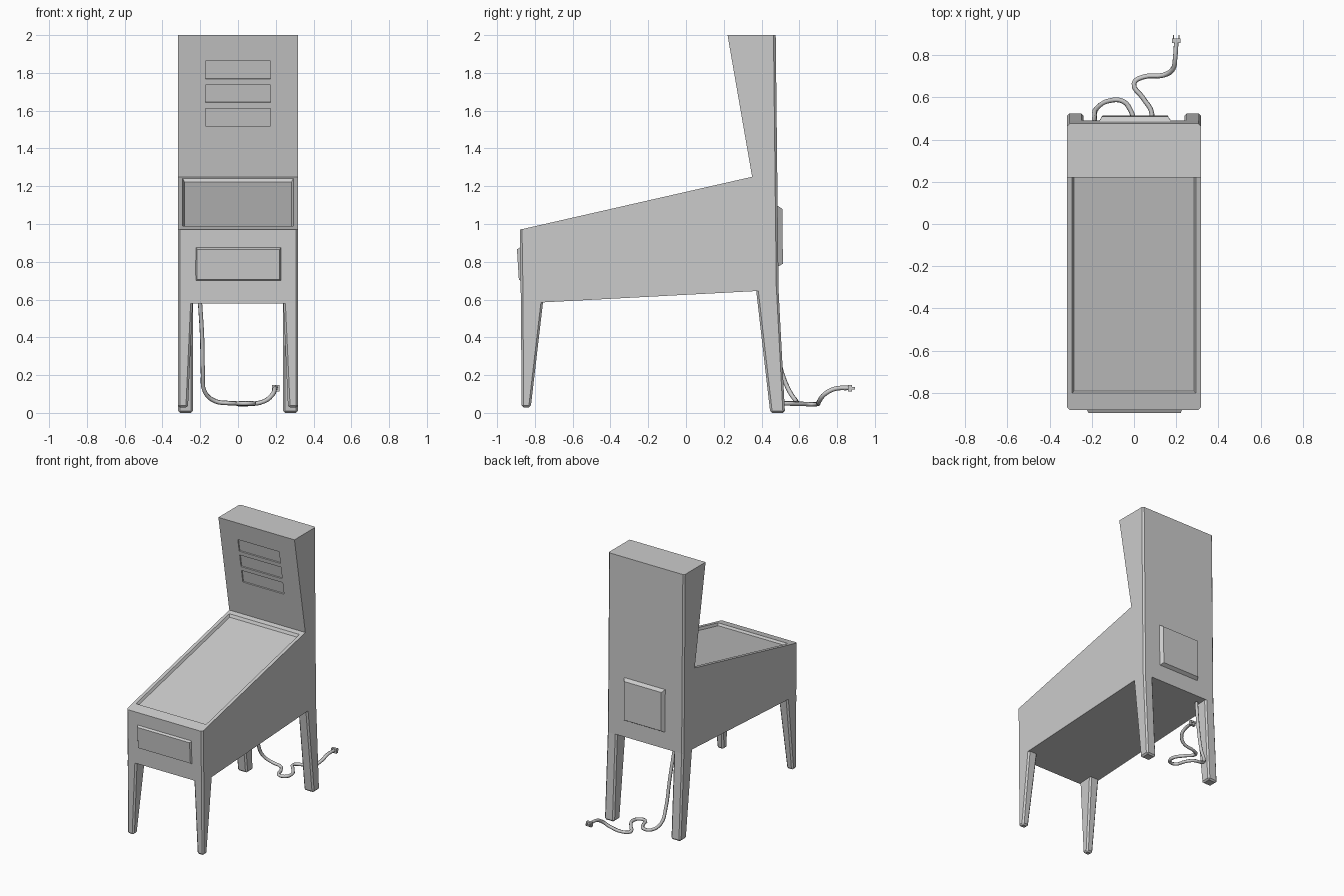
import bpy, bmesh
from mathutils import Vector, Matrix

if "Cube" in bpy.data.objects:
    bpy.data.objects.remove(bpy.data.objects["Cube"])


def finish(bm, name):
    bmesh.ops.recalc_face_normals(bm, faces=bm.faces[:])
    me = bpy.data.meshes.new(name)
    bm.to_mesh(me)
    bm.free()
    ob = bpy.data.objects.new(name, me)
    bpy.context.collection.objects.link(ob)
    return ob


def frustum(name, a, b, chamfer=0):
    """Solid between two four-point loops; chamfers all edges except those of loop b."""
    bm = bmesh.new()
    va = [bm.verts.new(p) for p in a]
    vb = [bm.verts.new(p) for p in b]
    bm.faces.new(va)
    bm.faces.new(vb)
    for i in range(4):
        j = (i + 1) % 4
        bm.faces.new((va[i], va[j], vb[j], vb[i]))
    if chamfer:
        edges = [e for e in bm.edges if any(v in va for v in e.verts)]
        bmesh.ops.bevel(bm, geom=edges, offset=chamfer, segments=1, affect='EDGES')
    return finish(bm, name)


def rect_xz(x0, x1, z0, z1, y0, y1):
    # y0 at the lower edge, y1 at the upper edge
    return [(x0, y0, z0), (x1, y0, z0), (x1, y1, z1), (x0, y1, z1)]


def under(y):
    # height of the slanted cabinet underside
    return 0.585 + (y + 0.76) * 0.053


# Cabinet and backbox from one side profile
W = 0.318
profile = [(-0.874, under(-0.874)), (-0.88, 0.97), (0.35, 1.25), (0.22, 2.0),
           (0.475, 2.0), (0.49, under(0.49))]
bm = bmesh.new()
left = bm.faces.new([bm.verts.new((-W, y, z)) for y, z in profile])
ext = bmesh.ops.extrude_face_region(bm, geom=[left])
bmesh.ops.translate(bm, vec=(2 * W, 0, 0),
                    verts=[v for v in ext['geom'] if isinstance(v, bmesh.types.BMVert)])
bmesh.ops.recalc_face_normals(bm, faces=bm.faces[:])

# Chamfered upright corners
corners = []
for e in bm.edges:
    d = (e.verts[0].co - e.verts[1].co).normalized()
    y = (e.verts[0].co.y + e.verts[1].co.y) / 2
    if abs(d.z) > 0.9 and (y < -0.8 or y > 0.45):
        corners.append(e)
bmesh.ops.bevel(bm, geom=corners, offset=0.012, segments=1, affect='EDGES')
bm.normal_update()

# Recessed playfield with a wider front rail
top = next(f for f in bm.faces if f.normal.z > 0.9 and f.calc_center_median().z < 1.5)
bmesh.ops.delete(bm, geom=[top], context='FACES_ONLY')
slope = lambda y: 0.97 + (y + 0.88) * 0.28 / 1.23
loop = [e for e in bm.edges if e.is_boundary]
rings = []
for x, y0, y1, drop in ((0.293, -0.80, 0.315, 0), (0.283, -0.79, 0.305, 0.018)):
    rings.append([bm.verts.new((sx * x, y, slope(y) - drop))
                  for sx, y in ((-1, y0), (1, y0), (1, y1), (-1, y1))])
inner = [bm.edges.new((rings[0][i], rings[0][(i + 1) % 4])) for i in range(4)]
bmesh.ops.triangle_fill(bm, edges=loop + inner, use_beauty=True)
for i in range(4):
    j = (i + 1) % 4
    bm.faces.new((rings[0][i], rings[0][j], rings[1][j], rings[1][i]))
if not any(set(f.verts) == set(rings[1]) for f in bm.faces):
    bm.faces.new(rings[1])
bmesh.ops.dissolve_limit(bm, angle_limit=0.005, verts=bm.verts[:], edges=bm.edges[:])
body = finish(bm, "cabinet_and_backbox")

# Shallow slots in the backbox front
bm = bmesh.new()
for z in (1.565, 1.69, 1.815):
    y = 0.35 - 0.1733 * (z - 1.25)
    bmesh.ops.create_cube(bm, size=1, matrix=Matrix.Translation((0, y, z))
                          @ Matrix.Rotation(0.1716, 4, 'X')
                          @ Matrix.Diagonal((0.345, 0.018, 0.095, 1)))
cutter = finish(bm, "slot_cutter")
mod = body.modifiers.new("slots", 'BOOLEAN')
mod.object = cutter
mod.solver = 'EXACT'
bpy.context.view_layer.objects.active = body
bpy.ops.object.modifier_apply(modifier=mod.name)
bpy.data.objects.remove(cutter)


# Tapered legs, mirrored left and right
def leg(name, side, foot, head, z):
    (fx, fy0, fy1), (hx, hy0, hy1) = foot, head
    a = [(side * x, y, z) for x, y in ((fx, fy0), (W, fy0), (W, fy1), (fx, fy1))]
    b = [(side * x, y, under(y)) for x, y in ((hx, hy0), (W, hy0), (W, hy1), (hx, hy1))]
    frustum(name, a, b, 0.011)


for side, tag in ((-1, "left"), (1, "right")):
    leg("front_leg_" + tag, side, (0.265, -0.87, -0.822), (0.24, -0.874, -0.757), 0.028)
    leg("back_leg_" + tag, side, (0.238, 0.446, 0.524), (0.238, 0.372, 0.49), 0.0)

# Coin door on the front and access panel on the back
frustum("front_door", rect_xz(-0.216, 0.221, 0.706, 0.866, -0.885, -0.895),
        rect_xz(-0.227, 0.232, 0.698, 0.88, -0.87, -0.87))
frustum("back_panel", rect_xz(-0.15, 0.16, 0.79, 1.08, 0.513, 0.51),
        rect_xz(-0.17, 0.18, 0.77, 1.1, 0.48, 0.48))

# Power cord
path = [(-0.205, 0.43, 0.64), (-0.19, 0.47, 0.4), (-0.186, 0.505, 0.22),
        (-0.175, 0.55, 0.11), (-0.12, 0.583, 0.062), (-0.05, 0.58, 0.052),
        (-0.012, 0.53, 0.05), (0.015, 0.465, 0.05), (0.065, 0.465, 0.05),
        (0.085, 0.52, 0.05), (0.04, 0.6, 0.048), (0.0, 0.665, 0.046),
        (0.04, 0.695, 0.046), (0.14, 0.705, 0.062), (0.185, 0.735, 0.1),
        (0.195, 0.79, 0.128), (0.2, 0.86, 0.132)]
cu = bpy.data.curves.new("power_cord", 'CURVE')
cu.dimensions = '3D'
cu.bevel_depth = 0.012
cu.bevel_resolution = 1
cu.resolution_u = 4
cu.use_fill_caps = True
sp = cu.splines.new('BEZIER')
sp.bezier_points.add(len(path) - 1)
for bp, p in zip(sp.bezier_points, path):
    bp.co = p
    bp.handle_left_type = bp.handle_right_type = 'AUTO'
bpy.context.collection.objects.link(bpy.data.objects.new("power_cord", cu))


# Plug with two prongs
def box(name, c, s):
    bm = bmesh.new()
    bmesh.ops.create_cube(bm, size=1, matrix=Matrix.Translation(c)
                          @ Matrix.Diagonal((*s, 1)))
    return finish(bm, name)


box("plug", (0.2, 0.868, 0.13), (0.042, 0.02, 0.034))
for sx in (-1, 1):
    box("plug_prong", (0.2 + sx * 0.013, 0.884, 0.13), (0.006, 0.02, 0.014))
